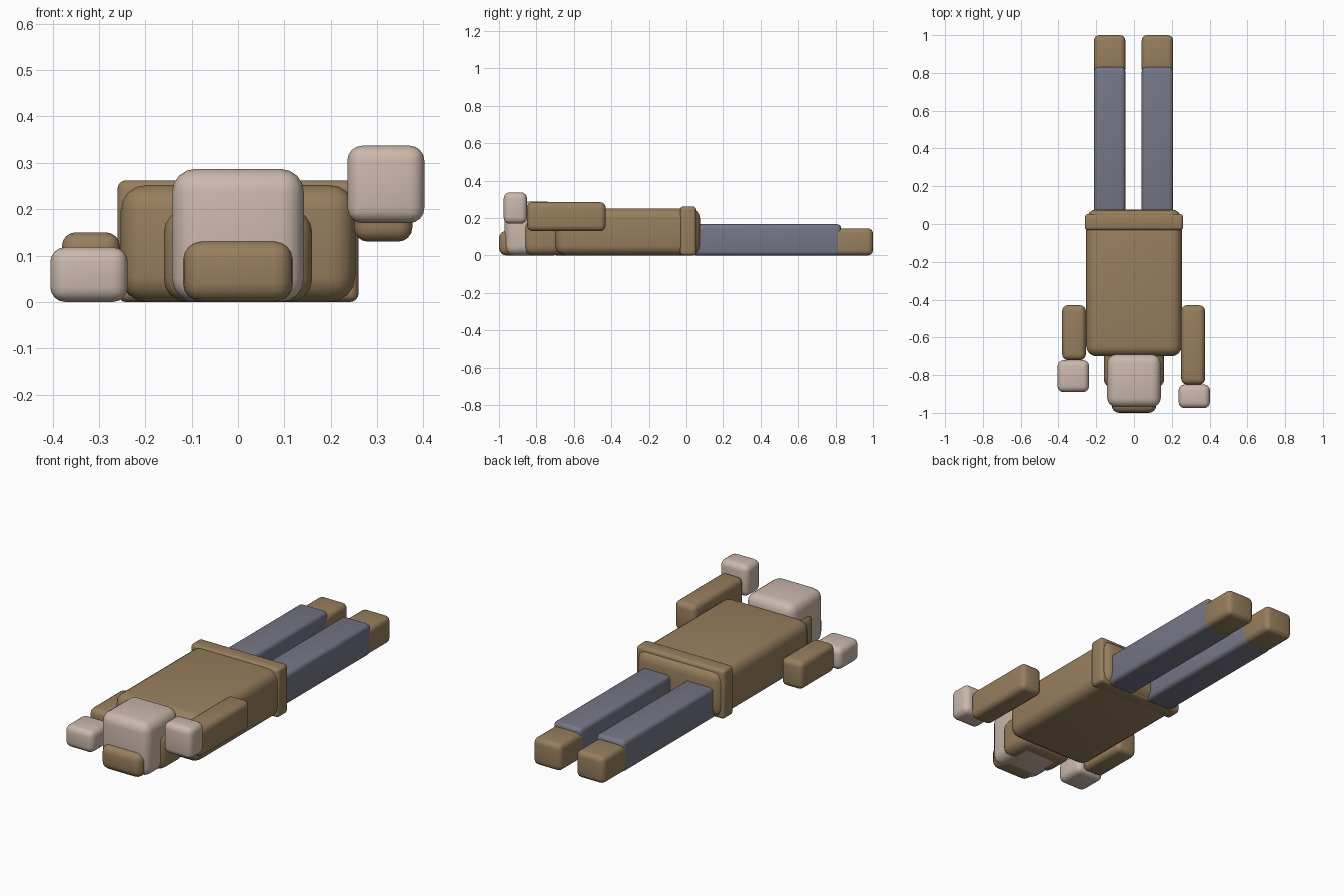
import bpy, bmesh

if "Cube" in bpy.data.objects:
    bpy.data.objects.remove(bpy.data.objects["Cube"])


def material(name, rgb):
    m = bpy.data.materials.new(name)
    m.diffuse_color = (*rgb, 1)
    m.use_nodes = True
    m.node_tree.nodes["Principled BSDF"].inputs["Base Color"].default_value = m.diffuse_color
    return m


BROWN = material("brown cloth", (0.31, 0.21, 0.11))
GREY = material("slate trousers", (0.18, 0.18, 0.24))
SKIN = material("pale skin", (0.60, 0.48, 0.41))


def rounded_box(name, x, y, z, radius, mat):
    """Rounded block spanning the given (min, max) ranges."""
    ranges = (x, y, z)
    bm = bmesh.new()
    bmesh.ops.create_cube(bm, size=1)
    for v in bm.verts:
        for i, (lo, hi) in enumerate(ranges):
            v.co[i] *= hi - lo
    mesh = bpy.data.meshes.new(name)
    bm.to_mesh(mesh)
    bm.free()
    mesh.materials.append(mat)
    ob = bpy.data.objects.new(name, mesh)
    ob.location = [(lo + hi) / 2 for lo, hi in ranges]
    bpy.context.collection.objects.link(ob)
    bevel = ob.modifiers.new("rounding", 'BEVEL')
    bevel.width = radius
    bevel.segments = 4
    bpy.ops.object.select_all(action='DESELECT')
    ob.select_set(True)
    bpy.context.view_layer.objects.active = ob
    bpy.ops.object.modifier_apply(modifier=bevel.name)
    bpy.ops.object.shade_smooth_by_angle()
    return ob


# Body lying on its front: torso and hem band
rounded_box("torso", (-0.253, 0.253), (-0.70, 0.077), (0, 0.252), 0.055, BROWN)
rounded_box("hem_band", (-0.26, 0.26), (-0.033, 0.053), (0, 0.262), 0.018, BROWN)

# Head with hood collar and beard block
rounded_box("hood", (-0.16, 0.16), (-0.87, -0.66), (0, 0.20), 0.05, BROWN)
rounded_box("head", (-0.142, 0.142), (-0.97, -0.69), (0, 0.287), 0.05, SKIN)
rounded_box("cap", (-0.118, 0.118), (-1.0, -0.86), (0, 0.132), 0.04, BROWN)

# Arms: one raised and stretched out, the other resting on the ground
rounded_box("raised_arm", (0.25, 0.376), (-0.85, -0.43), (0.13, 0.285), 0.03, BROWN)
rounded_box("raised_hand", (0.236, 0.402), (-0.975, -0.85), (0.17, 0.337), 0.032, SKIN)
rounded_box("resting_arm", (-0.38, -0.255), (-0.72, -0.43), (0, 0.15), 0.03, BROWN)
rounded_box("resting_hand", (-0.405, -0.238), (-0.89, -0.72), (0, 0.118), 0.032, SKIN)

# Legs and boots
for side, x in (("left", (-0.212, -0.046)), ("right", (0.041, 0.207))):
    rounded_box(side + "_leg", x, (0.03, 0.83), (0, 0.167), 0.022, GREY)
    rounded_box(side + "_boot", x, (0.79, 1.0), (0, 0.145), 0.028, BROWN)
